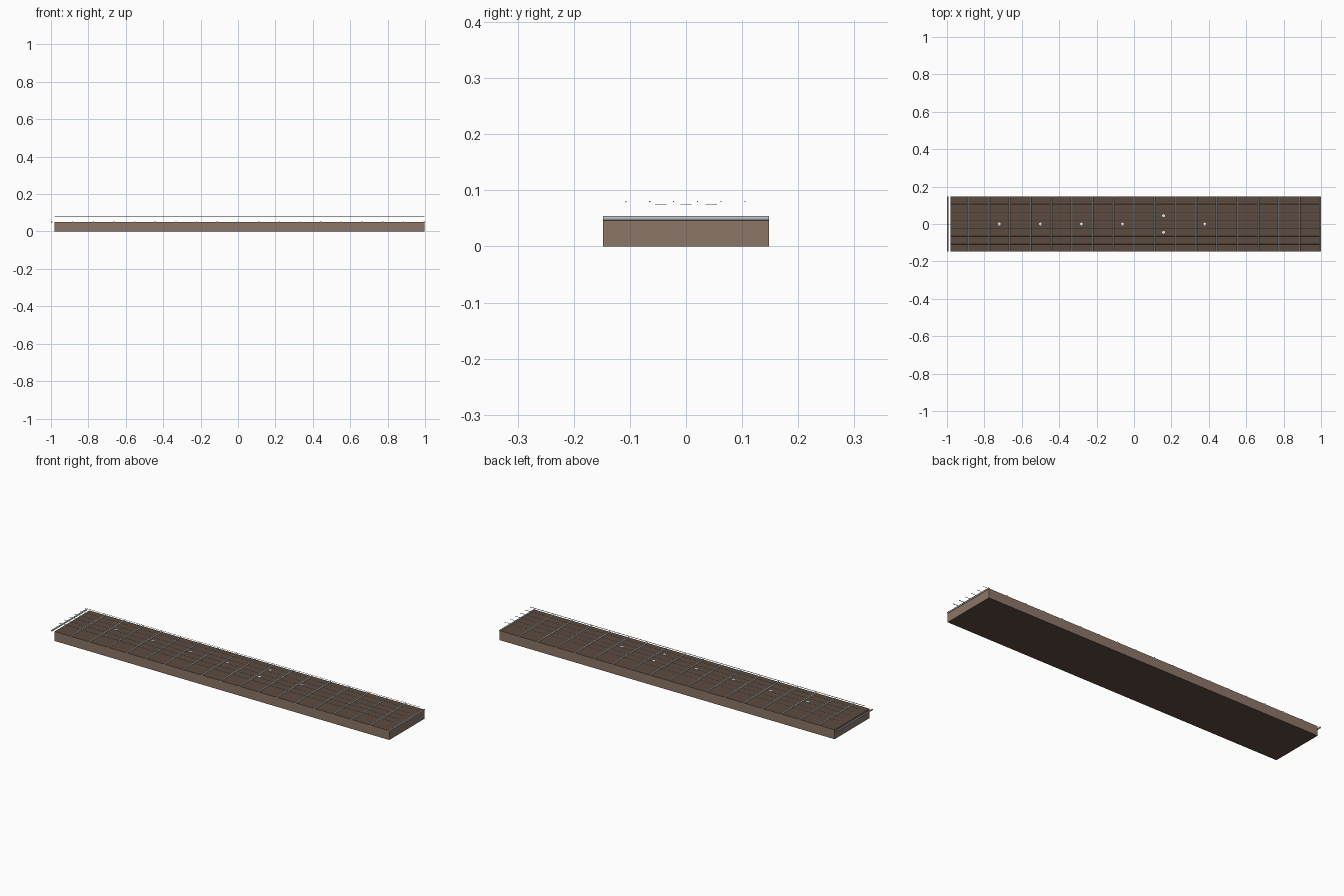
import bpy, bmesh, math
from mathutils import Matrix

if "Cube" in bpy.data.objects:
    bpy.data.objects.remove(bpy.data.objects["Cube"])


def material(name, rgb):
    m = bpy.data.materials.new(name)
    m.diffuse_color = (*rgb, 1)
    m.use_nodes = True
    m.node_tree.nodes["Principled BSDF"].inputs["Base Color"].default_value = m.diffuse_color
    return m


side_wood = material("side_wood", (0.27, 0.18, 0.14))
face_wood = material("face_wood", (0.11, 0.07, 0.05))
metal = material("metal", (0.45, 0.50, 0.50))
pearl = material("pearl", (0.85, 0.85, 0.82))


def finish(name, bm, *mats):
    mesh = bpy.data.meshes.new(name)
    bm.to_mesh(mesh)
    bm.free()
    for m in mats:
        mesh.materials.append(m)
    ob = bpy.data.objects.new(name, mesh)
    bpy.context.collection.objects.link(ob)
    return ob


def cylinder(name, loc, radius, depth, axis, mat, sides=12):
    turn = {"X": Matrix.Rotation(math.pi / 2, 4, "Y"),
            "Y": Matrix.Rotation(math.pi / 2, 4, "X"),
            "Z": Matrix.Identity(4)}[axis]
    bm = bmesh.new()
    bmesh.ops.create_cone(bm, cap_ends=True, segments=sides, radius1=radius,
                          radius2=radius, depth=depth,
                          matrix=Matrix.Translation(loc) @ turn)
    for f in bm.faces:
        f.smooth = len(f.verts) == 4
    return finish(name, bm, mat)


X0, X1, WIDTH, TOP = -0.98, 0.996, 0.295, 0.05
MID, LENGTH = (X0 + X1) / 2, X1 - X0

# Board: light sides, dark playing face and underside
bm = bmesh.new()
bmesh.ops.create_cube(bm, size=1, matrix=Matrix.Translation((MID, 0, TOP / 2))
                      @ Matrix.Diagonal((LENGTH, WIDTH, TOP, 1)))
bm.normal_update()
for f in bm.faces:
    f.material_index = 1 if abs(f.normal.z) > 0.5 else 0
finish("fretboard", bm, side_wood, face_wood)

# Evenly spaced frets half sunk in the board, the first one standing clear
for i in range(19):
    x = -0.996 + i * 1.992 / 18
    cylinder(f"fret_{i}", (x, 0, TOP), 0.004, WIDTH, "Y", metal)

# Six strings
for i in range(6):
    cylinder(f"string_{i}", (MID, -0.107 + i * 0.0424, 0.08),
             0.0014 - i * 0.0001, LENGTH, "X", metal, 8)

# Position dots, doubled at the octave
dots = [(-0.72 + i * 0.2195, 0) for i in (0, 1, 2, 3, 5)]
dots += [(0.158, 0.045), (0.158, -0.045)]
for i, (x, y) in enumerate(dots):
    cylinder(f"marker_dot_{i}", (x, y, 0.0755), 0.01, 0.001, "Z", pearl, 24)
